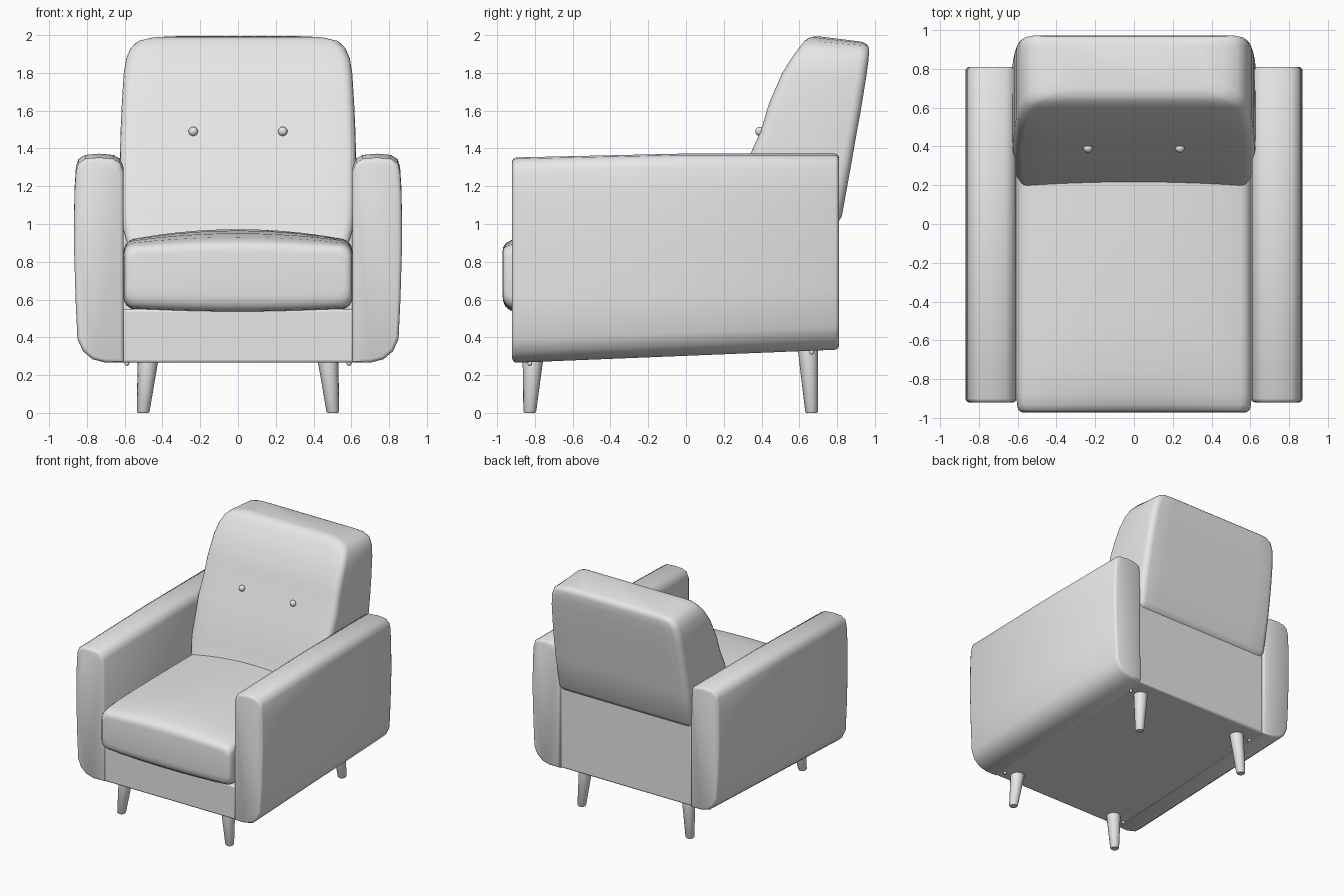
import bpy, bmesh, math
from mathutils import Vector

if "Cube" in bpy.data.objects:
    bpy.data.objects.remove(bpy.data.objects["Cube"])

grey = bpy.data.materials.new("plain grey")
grey.diffuse_color = (0.8, 0.8, 0.8, 1)
grey.use_nodes = True
grey.node_tree.nodes["Principled BSDF"].inputs["Base Color"].default_value = grey.diffuse_color


def finish(name, bm, angle=40):
    bmesh.ops.recalc_face_normals(bm, faces=bm.faces)
    me = bpy.data.meshes.new(name)
    bm.to_mesh(me)
    bm.free()
    ob = bpy.data.objects.new(name, me)
    bpy.context.collection.objects.link(ob)
    me.materials.append(grey)
    bpy.ops.object.select_all(action='DESELECT')
    ob.select_set(True)
    bpy.context.view_layer.objects.active = ob
    bpy.ops.object.shade_smooth_by_angle(angle=math.radians(angle))
    return ob


def loft(name, rings, angle=40):
    """Skin equal-length rings of points and cap both ends."""
    bm = bmesh.new()
    vs = [[bm.verts.new(p) for p in r] for r in rings]
    n = len(vs[0])
    for a, b in zip(vs, vs[1:]):
        for i in range(n):
            j = (i + 1) % n
            bm.faces.new((a[i], a[j], b[j], b[i]))
    bm.faces.new(vs[0])
    bm.faces.new(vs[-1])
    return finish(name, bm, angle)


def rounded_rect(w, b0, b1, r, seg=4, cuts=10):
    """Rounded rectangle |a| <= w, b0..b1, long sides divided along a."""
    pts = []
    for ca, cb, start in ((w - r, b1 - r, 0), (-w + r, b1 - r, 90),
                          (-w + r, b0 + r, 180), (w - r, b0 + r, 270)):
        for k in range(seg + 1):
            t = math.radians(start + 90 * k / seg)
            pts.append((ca + r * math.cos(t), cb + r * math.sin(t)))
        if start in (0, 180):
            for k in range(1, cuts):
                pts.append((ca * (1 - 2 * k / cuts), b1 if start == 0 else b0))
    return pts


# Arms: bulged profile (x, z) run front to back, underside rising to the rear
arm = [(.605, .265), (.70, .265), (.77, .283), (.82, .325), (.85, .39), (.86, .6),
       (.869, .9), (.866, 1.15), (.858, 1.28), (.845, 1.322), (.81, 1.345),
       (.735, 1.352), (.66, 1.345), (.625, 1.325), (.607, 1.28)]
stations = [(-.92, .02), (-.914, .007), (-.90, 0), (-.04, 0), (.79, 0), (.804, .007), (.81, .02)]
for s, side in ((1, "right"), (-1, "left")):
    rings = []
    for y, inset in stations:
        ring = []
        for x, z in arm:
            t = (z - .265) / 1.09
            u = (y + .92) / 1.73
            rise = u * .07 * (1 - t) + t * .02 * min(1, 2 * u)
            ring.append((s * (.738 + (x - .738) * (1 - inset / .13)), y,
                         .81 + (z - .81) * (1 - inset / .54) + rise))
        rings.append(ring)
    loft(side + "_arm", rings)

# Base frame: front rail and back panel in one side profile
side_profile = [(-.905, .265), (.795, .338), (.795, 1.04), (.35, 1.04), (.35, .55), (-.905, .55)]
base = loft("base_frame", [[(x, y, z) for y, z in side_profile] for x in (-.612, .612)])
bev = base.modifiers.new("soft edges", 'BEVEL')
bev.width = .015
bev.segments = 3

# Seat cushion: y, lower z, upper z, half width, crown
rings = []
for y, z0, z1, w, c in ((-.972, .63, .84, .565, .01), (-.968, .60, .862, .585, .015),
                        (-.955, .575, .877, .597, .02), (-.93, .56, .885, .603, .028),
                        (-.88, .555, .895, .606, .035), (-.75, .555, .905, .606, .045),
                        (-.5, .555, .91, .606, .055), (0, .555, .912, .606, .06),
                        (.4, .555, .912, .606, .06)):
    ring = []
    mid = (z0 + z1) / 2
    for x, z in rounded_rect(w, z0, z1, .055):
        k = c * (1 - (x / w) ** 2)
        ring.append((x, y, z + (k if z > mid else -.65 * k)))
    rings.append(ring)
loft("seat_cushion", rings)

# Back cushion: front y, z, rear y, z, half width for each level
rings = []
for yf, zf, yb, zb, w in ((.19, .90, .76, .98, .59), (.22, .98, .805, 1.01, .612),
                          (.24, 1.05, .825, 1.04, .62), (.34, 1.37, .872, 1.30, .625),
                          (.395, 1.49, .898, 1.45, .622), (.44, 1.64, .925, 1.60, .615),
                          (.51, 1.80, .953, 1.77, .605), (.56, 1.88, .965, 1.86, .592),
                          (.60, 1.935, .97, 1.915, .568), (.63, 1.972, .965, 1.943, .53),
                          (.66, 1.99, .95, 1.956, .46), (.70, 1.994, .93, 1.965, .38)):
    f, b = Vector((0, yf, zf)), Vector((0, yb, zb))
    length = (b - f).length
    rings.append([f.lerp(b, d / length) + Vector((x, 0, 0))
                  for x, d in rounded_rect(w, 0, length, .05)])
loft("back_cushion", rings, 50)


def ball(name, centre, r):
    bm = bmesh.new()
    bmesh.ops.create_uvsphere(bm, u_segments=16, v_segments=8, radius=r)
    bmesh.ops.translate(bm, vec=centre, verts=bm.verts)
    finish(name, bm)


def circle(c, r, n=16):
    return [(c[0] + r * math.cos(2 * math.pi * i / n),
             c[1] + r * math.sin(2 * math.pi * i / n), c[2]) for i in range(n)]


# Buttons, splayed tapered legs and small fixing studs
for s, side in ((1, "right"), (-1, "left")):
    ball(side + "_button", (s * .237, .392, 1.49), .025)
    for end, yb, yt, zt in (("front", -.827, -.81, .29), ("back", .665, .645, .35)):
        foot, top = Vector((s * .502, yb, .008)), Vector((s * .475, yt, zt))
        loft(f"{end}_{side}_leg", [circle((foot.x, foot.y, 0), .028),
                                   circle(foot, .034), circle(top, .055)])
        ball(f"{end}_{side}_stud", (s * .588, yb, zt - .028), .013)
